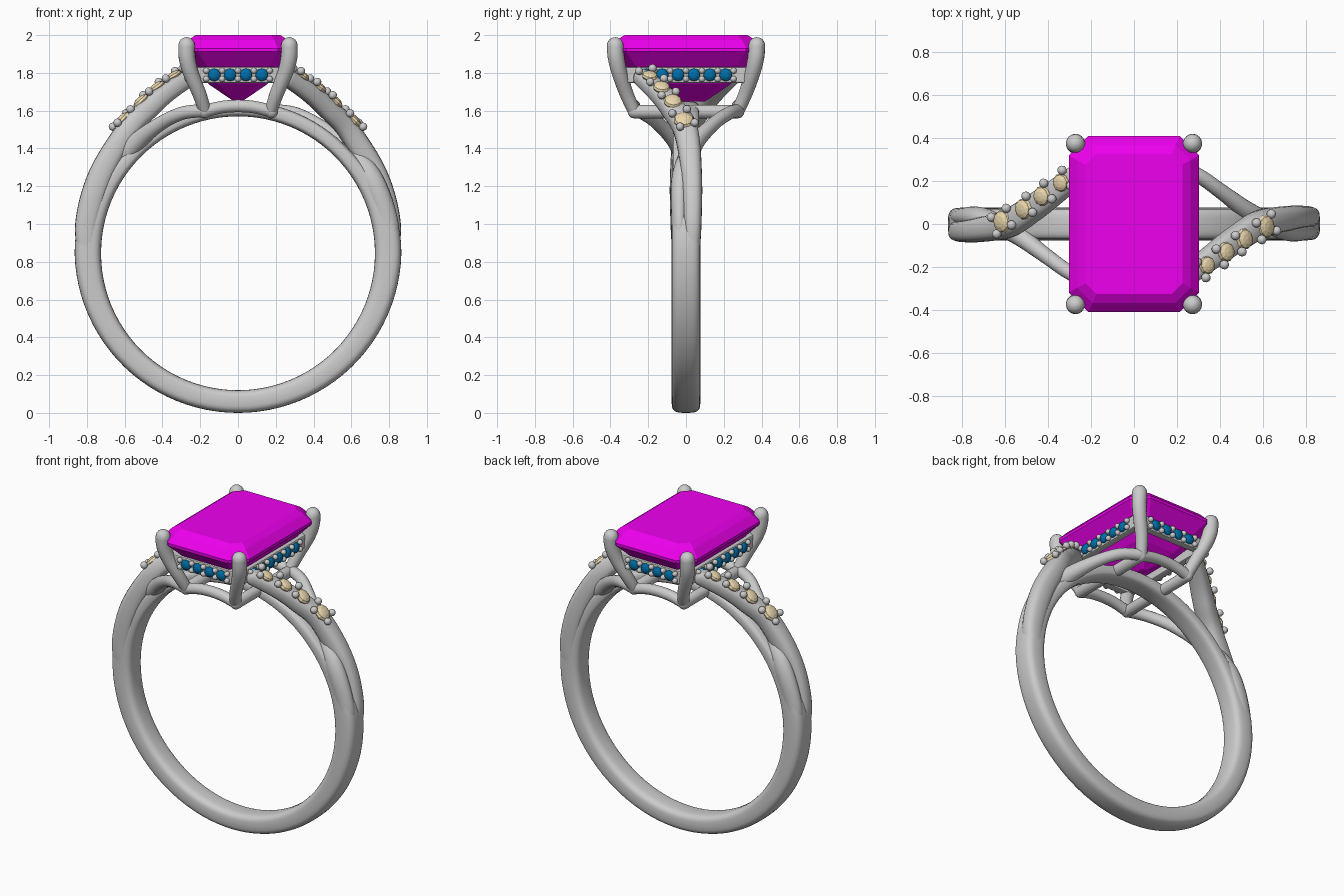
import bpy, bmesh, math
from mathutils import Vector, Matrix

if "Cube" in bpy.data.objects:
    bpy.data.objects.remove(bpy.data.objects["Cube"])

CZ = 0.85  # height of the finger hole centre


def material(name, rgb):
    m = bpy.data.materials.new(name)
    m.diffuse_color = (*rgb, 1)
    m.use_nodes = True
    m.node_tree.nodes["Principled BSDF"].inputs["Base Color"].default_value = m.diffuse_color
    return m


MAGENTA = material("magenta_gem", (0.85, 0.0, 0.85))
BLUE = material("blue_stone", (0.0, 0.16, 0.4))
CREAM = material("cream_stone", (0.83, 0.68, 0.42))


def finish(bm, name, mat=None, smooth=True):
    bmesh.ops.recalc_face_normals(bm, faces=bm.faces)
    me = bpy.data.meshes.new(name)
    bm.to_mesh(me)
    bm.free()
    ob = bpy.data.objects.new(name, me)
    bpy.context.collection.objects.link(ob)
    if mat:
        me.materials.append(mat)
    for p in me.polygons:
        p.use_smooth = smooth
    return ob


def spline(pts, steps=8):
    """Catmull-Rom through rows of numbers."""
    P = [pts[0]] + list(pts) + [pts[-1]]
    out = []
    for i in range(1, len(P) - 2):
        for s in range(steps):
            t = s / steps
            out.append([0.5 * (2 * b + (c - a) * t + (2 * a - 5 * b + 4 * c - d) * t * t
                               + (3 * b - a - 3 * c + d) * t ** 3)
                        for a, b, c, d in zip(P[i - 1], P[i], P[i + 1], P[i + 2])])
    return out + [list(pts[-1])]


def outward(p, t):
    """Direction away from the finger axis, square to tangent t."""
    r = Vector((p.x, 0, p.z - CZ))
    return (r - t * r.dot(t)).normalized()


def sweep(name, rows, closed=False, power=1.0, sides=20):
    """Tube along rows of x, y, z, outward half size, side half size, with round ends."""
    n = len(rows)
    rings = []
    for i, row in enumerate(rows):
        p = Vector(row[:3])
        a = rows[(i - 1) % n] if closed else rows[max(i - 1, 0)]
        b = rows[(i + 1) % n] if closed else rows[min(i + 1, n - 1)]
        t = (Vector(b[:3]) - Vector(a[:3])).normalized()
        rings.append((p, t, row[3], row[4], 1))
    if not closed:
        def cap(ring, sign):
            p, t, a, b, _ = ring
            return [(p + t * sign * min(a, b) * math.sin(k), t, a, b, math.cos(k)) for k in (0.4, 0.8, 1.15, 1.45)]
        rings = cap(rings[0], -1)[::-1] + rings + cap(rings[-1], 1)
    bm = bmesh.new()
    loops = []
    for p, t, a, b, k in rings:
        nrm = outward(p, t)
        side = t.cross(nrm)
        loop = []
        for j in range(sides):
            u = 2 * math.pi * j / sides
            c, s = math.cos(u), math.sin(u)
            c, s = (math.copysign(abs(v) ** power, v) for v in (c, s))
            loop.append(bm.verts.new(p + nrm * a * k * c + side * b * k * s))
        loops.append(loop)
    pairs = list(zip(loops, loops[1:] + loops[:1])) if closed else list(zip(loops, loops[1:]))
    for A, B in pairs:
        for j in range(sides):
            q = (j + 1) % sides
            bm.faces.new((A[j], A[q], B[q], B[j]))
    if not closed:
        bm.faces.new(loops[0])
        bm.faces.new(loops[-1])
    return finish(bm, name)


def stone(bm, p, nrm, r, flat, seg=10, rings=6):
    m = Matrix.Translation(p) @ nrm.to_track_quat('Z', 'Y').to_matrix().to_4x4() @ Matrix.Diagonal((r, r, r * flat, 1))
    bmesh.ops.create_uvsphere(bm, u_segments=seg, v_segments=rings, radius=1, matrix=m)


# band, thin at the top where the shoulders split away
rows = []
for i in range(96):
    a = 2 * math.pi * i / 96
    s = math.sin(a)
    k = min(1, max(0, (s - 0.1) / 0.6))
    k = k * k * (3 - 2 * k)
    th = (0.14 - 0.02 * max(0, -s)) * (1 - k) + 0.08 * k
    r = 0.725 + th / 2
    z0 = CZ - 0.005
    rows.append((r * math.cos(a), 0, z0 + r * s, th / 2, 0.076 - 0.006 * k))
sweep("band", rows, closed=True, power=0.6, sides=28)

# shoulders: jewelled strand and plain strand, repeated by a half turn
jewelled = [(0.79, 0.03, 0.80, .05, .04), (0.80, 0.034, 1.0, .062, .048), (0.73, 0.03, 1.25, .066, .055),
            (0.59, 0.0, 1.49, .06, .064), (0.475, -.07, 1.61, .056, .062), (0.385, -.135, 1.69, .052, .058),
            (0.26, -.23, 1.775, .045, .05)]
plain = [(0.79, -.03, 0.80, .05, .035), (0.79, -.034, 1.0, .06, .042), (0.70, -.025, 1.25, .06, .05),
         (0.55, 0.045, 1.42, .05, .045), (0.42, 0.14, 1.525, .038, .036), (0.30, 0.225, 1.585, .035, .034),
         (0.19, 0.275, 1.60, .035, .034)]
spots = [(0.61, -.012, 1.55, .055), (0.513, -.07, 1.65, .05), (0.428, -.13, 1.725, .047), (0.34, -.192, 1.785, .043)]
for side, f in (("right", 1), ("left", -1)):
    turn = lambda rs: [(r[0] * f, r[1] * f, *r[2:]) for r in rs]
    sweep(side + "_jewelled_shoulder", spline(turn(jewelled)), power=0.75)
    sweep(side + "_plain_shoulder", spline(turn(plain)))
    sp = [(Vector(s[:3]), s[3]) for s in turn(spots)]
    gems, grains = bmesh.new(), bmesh.new()
    for i, (p, r) in enumerate(sp):
        t = (sp[min(i + 1, 3)][0] - sp[max(i - 1, 0)][0]).normalized()
        nrm = outward(p, t)
        across = t.cross(nrm)
        stone(gems, p, nrm, r, 0.5)
        ends = [1.05] if i else [-0.9, 1.05]
        for e in ends:
            for w in (-1, 1):
                stone(grains, p + t * e * r + across * w * 0.042 + nrm * 0.012, nrm, 0.022, 1, 12, 8)
    finish(gems, side + "_shoulder_stones", CREAM, False)
    finish(grains, side + "_shoulder_grains")

# prongs and lower basket rails
for sx in (-1, 1):
    for sy in (-1, 1):
        path = [(.175, .275, 1.60, .034), (.205, .315, 1.69, .037), (.25, .352, 1.80, .041),
                (.27, .37, 1.88, .044), (.272, .375, 1.945, .044)]
        sweep("prong", spline([(sx * x, sy * y, z, r, r) for x, y, z, r in path], 6))
    sweep("long_base_rail", [(sx * .178, y, 1.595, .036, .034) for y in (-.275, 0, .275)])
    sweep("short_base_rail", spline([(x, sx * .275, z, .033, .033)
                                     for x, z in ((-.175, 1.597), (-.09, 1.618), (0, 1.625), (.09, 1.618), (.175, 1.597))], 4))

# upper gallery frame with a rectangular section
bm = bmesh.new()
HX, HY, Z0, Z1 = 0.258, 0.345, 1.747, 1.832
section = [(0, Z0), (0, Z1), (-0.045, Z1), (-0.045, Z0)]
corners = [[bm.verts.new((sx * (HX + d), sy * (HY + d), z)) for d, z in section]
           for sx, sy in ((-1, -1), (1, -1), (1, 1), (-1, 1))]
for i in range(4):
    A, B = corners[i], corners[(i + 1) % 4]
    for j in range(4):
        q = (j + 1) % 4
        bm.faces.new((A[j], A[q], B[q], B[j]))
gallery = finish(bm, "gallery_frame", smooth=False)
bev = gallery.modifiers.new("soft_edges", 'BEVEL')
bev.width, bev.segments = 0.008, 2

# blue stones and grains on the four gallery faces
blues, grains = bmesh.new(), bmesh.new()
ZM = (Z0 + Z1) / 2
STEP = 0.084
for nrm, dist, count in ((Vector((0, -1, 0)), HY, 4), (Vector((0, 1, 0)), HY, 4),
                         (Vector((1, 0, 0)), HX, 6), (Vector((-1, 0, 0)), HX, 6)):
    along = nrm.cross(Vector((0, 0, 1)))
    for i in range(count):
        u = (i - (count - 1) / 2) * STEP
        stone(blues, nrm * (dist + 0.004) + along * u + Vector((0, 0, ZM)), nrm, 0.034, 0.6)
    for i in range(count + 1):
        u = (i - count / 2) * STEP
        for dz in (-0.022, 0.022):
            stone(grains, nrm * (dist + 0.008) + along * u + Vector((0, 0, ZM + dz)), nrm, 0.017, 1, 10, 6)
finish(blues, "gallery_stones", BLUE, False)
finish(grains, "gallery_grains")

# emerald-cut centre stone: stacked clipped rectangles
layers = [(2.0, .225, .325, .05), (1.975, .262, .366, .07), (1.93, .303, .408, .09), (1.912, .303, .408, .09),
          (1.835, .235, .335, .07), (1.74, .155, .235, .05), (1.648, .02, .10, .01)]
bm = bmesh.new()
loops = []
for z, x, y, c in layers:
    xy = [(x, -y + c), (x, y - c), (x - c, y), (-x + c, y), (-x, y - c), (-x, -y + c), (-x + c, -y), (x - c, -y)]
    loops.append([bm.verts.new((px, py, z)) for px, py in xy])
for A, B in zip(loops, loops[1:]):
    for j in range(8):
        q = (j + 1) % 8
        bm.faces.new((A[j], A[q], B[q], B[j]))
bm.faces.new(loops[0])
bm.faces.new(loops[-1])
finish(bm, "centre_stone", MAGENTA, False)
